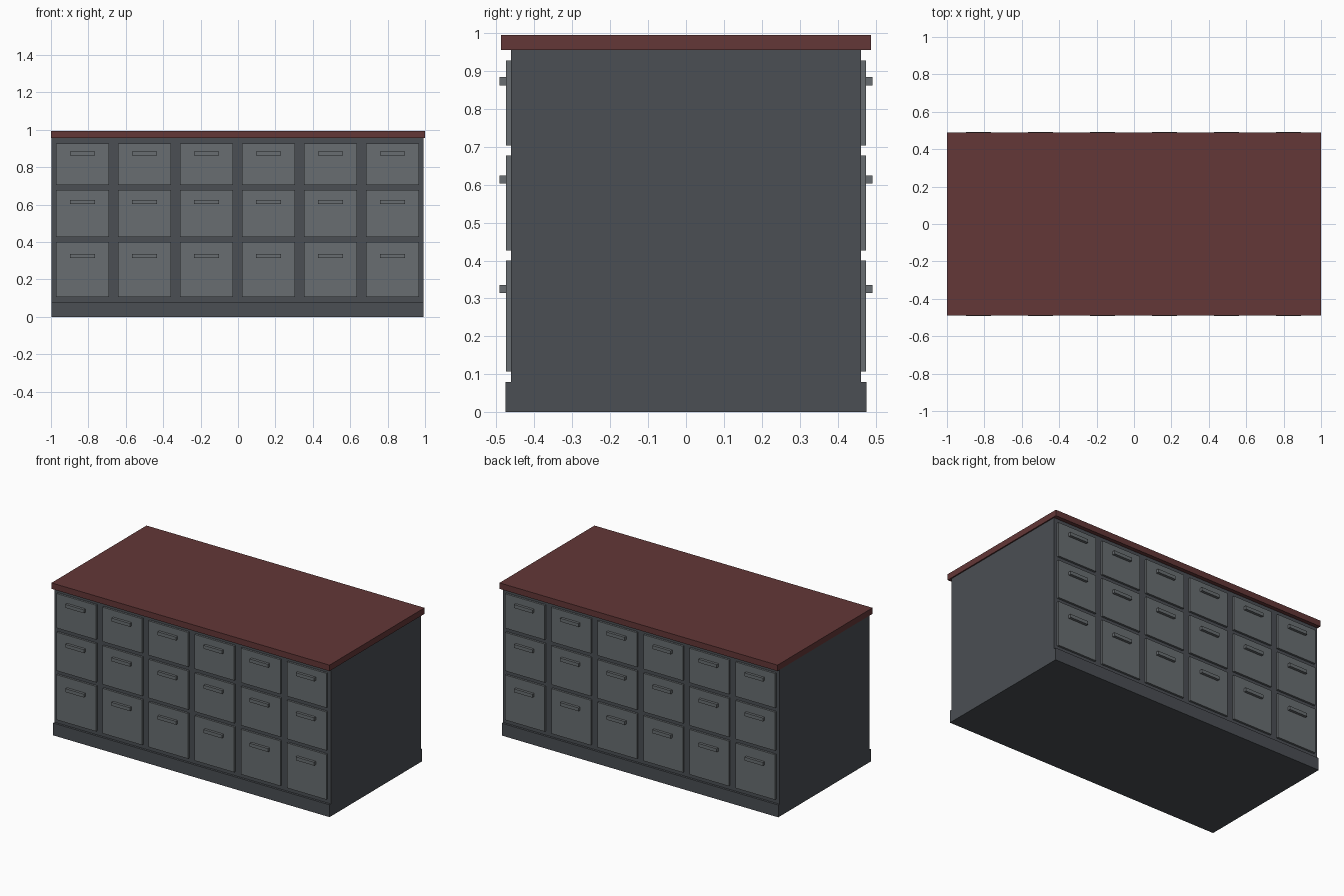
import bpy

cube = bpy.data.objects.get("Cube")
if cube:
    bpy.data.objects.remove(cube, do_unlink=True)


def material(name, rgb):
    m = bpy.data.materials.new(name)
    m.use_nodes = True
    m.diffuse_color = (*rgb, 1)
    m.node_tree.nodes["Principled BSDF"].inputs["Base Color"].default_value = (*rgb, 1)
    return m


frame_grey = material("dark grey frame", (0.069, 0.077, 0.087))
drawer_grey = material("mid grey drawer", (0.140, 0.155, 0.164))
top_red = material("dark red top", (0.125, 0.038, 0.038))


def box(name, x, y, z, mat):
    """Box spanning the (low, high) range given on each axis."""
    spans = (x, y, z)
    bpy.ops.mesh.primitive_cube_add(size=1, location=[(a + b) / 2 for a, b in spans])
    ob = bpy.context.object
    ob.name = name
    ob.scale = [b - a for a, b in spans]
    bpy.ops.object.transform_apply(location=False, rotation=False, scale=True)
    ob.data.materials.append(mat)
    return ob


# Carcass, plinth and worktop
body_x = (-0.997, 0.992)
box("cabinet_body", body_x, (-0.462, 0.462), (0.08, 0.956), frame_grey)
box("plinth", body_x, (-0.476, 0.476), (0, 0.08), frame_grey)
box("worktop", (-1, 1), (-0.488, 0.488), (0.956, 0.995), top_red)

# Drawers with bar handles, on both long sides: (drawer z range, handle z range)
rows = {
    "lower": ((0.107, 0.40), (0.314, 0.336)),
    "middle": ((0.426, 0.677), (0.603, 0.625)),
    "upper": ((0.704, 0.928), (0.862, 0.884)),
}
for side, sign in (("front", -1), ("back", 1)):
    for row, (drawer_z, handle_z) in rows.items():
        for col in range(6):
            cx = -0.831 + 0.3314 * col
            label = f"{side}_{row}_{col + 1}"
            box("drawer_" + label, (cx - 0.142, cx + 0.142),
                sorted((sign * 0.46, sign * 0.475)), drawer_z, drawer_grey)
            box("handle_" + label, (cx - 0.066, cx + 0.066),
                sorted((sign * 0.474, sign * 0.492)), handle_z, drawer_grey)
